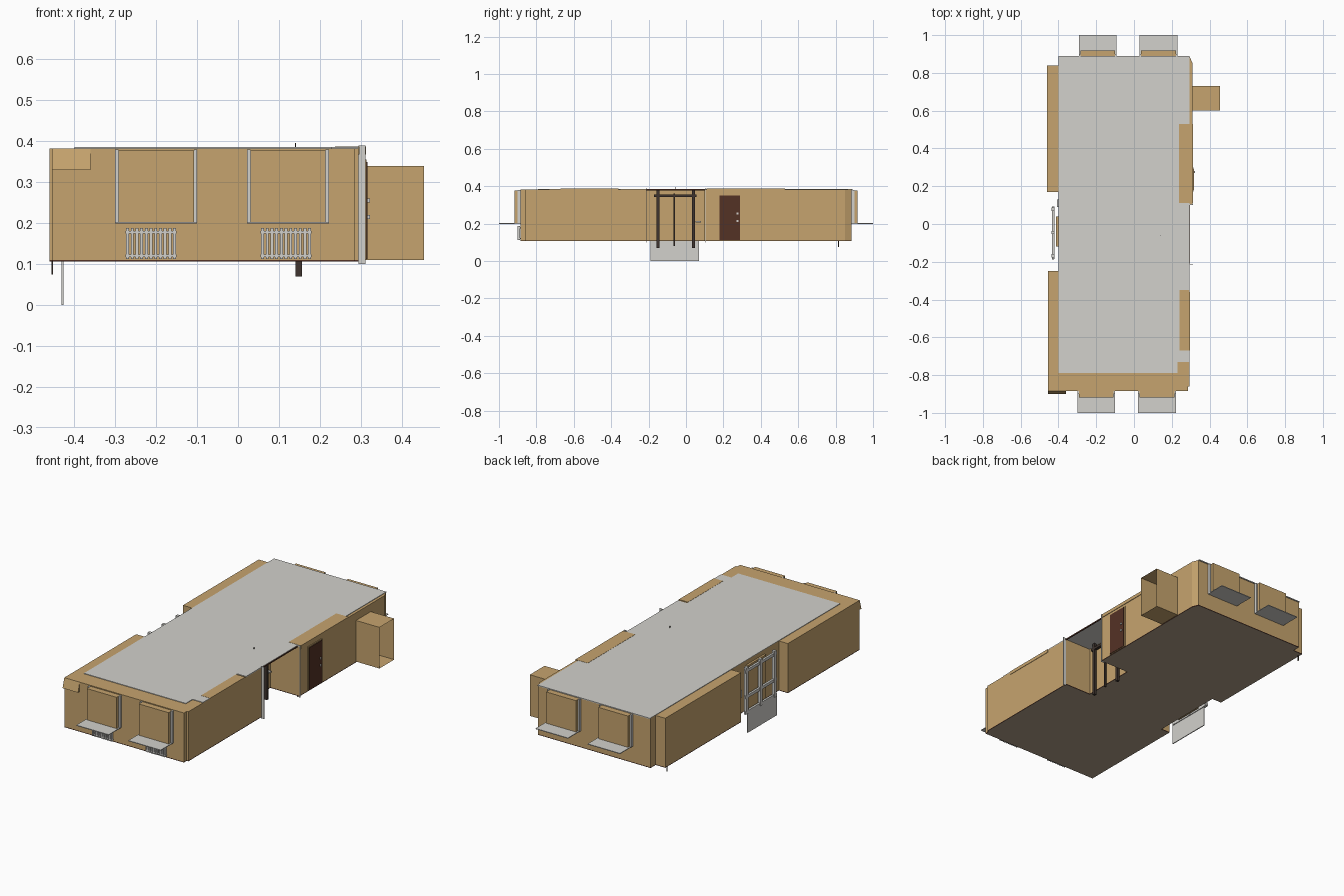
import bpy, bmesh

cube = bpy.data.objects.get("Cube")
if cube:
    bpy.data.objects.remove(cube, do_unlink=True)


def material(name, rgb):
    lin = [((c / 255 + 0.055) / 1.055) ** 2.4 for c in rgb] + [1]
    m = bpy.data.materials.new(name)
    m.use_nodes = True
    m.diffuse_color = lin
    m.node_tree.nodes["Principled BSDF"].inputs["Base Color"].default_value = lin
    return m


TAN = material("tan wall", (198, 164, 110))
GREY = material("pale grey", (210, 209, 204))
BEIGE = material("floor beige", (176, 158, 137))
BROWN = material("dark brown", (84, 50, 37))
DARK = material("post black brown", (62, 52, 46))


def finish(name, bm, *mats):
    bmesh.ops.recalc_face_normals(bm, faces=bm.faces)
    me = bpy.data.meshes.new(name)
    bm.to_mesh(me)
    bm.free()
    for m in mats:
        me.materials.append(m)
    ob = bpy.data.objects.new(name, me)
    bpy.context.scene.collection.objects.link(ob)
    return ob


def prism(name, pts, z0, z1, *mats):
    """Extrude a plan outline from z0 to z1."""
    bm = bmesh.new()
    face = bm.faces.new([bm.verts.new((x, y, z0)) for x, y in pts])
    new = bmesh.ops.extrude_face_region(bm, geom=[face])["geom"]
    bmesh.ops.translate(bm, vec=(0, 0, z1 - z0),
                        verts=[v for v in new if isinstance(v, bmesh.types.BMVert)])
    return finish(name, bm, *mats)


def box(name, x, y, z, mat):
    return prism(name, [(x[0], y[0]), (x[1], y[0]), (x[1], y[1]), (x[0], y[1])],
                 z[0], z[1], mat)


FLOOR, TOP = 0.11, 0.383

# Building shell with the porch recess (+x) and the window recess (-x)
outline = [(-.455, -.885), (.285, -.885), (.285, -.86), (.295, -.86), (.295, -.21),
           (.13, -.21), (.13, .1), (.31, .1), (.31, .85), (.295, .885), (-.4, .885),
           (-.4, .84), (-.46, .84), (-.46, .17), (-.4, .17), (-.4, -.25), (-.455, -.25)]
prism("walls", outline, FLOOR, TOP, TAN)

# Floor slab: beige underside, dark edge
slab = prism("floor_slab", outline, FLOOR - .004, FLOOR, BEIGE, BROWN)
for p in slab.data.polygons:
    p.material_index = 0 if p.normal.z < -.5 else 1

# Roof sheet, cut back where the wall tops show, and covering the porch
roof = [(-.4, -.79), (.23, -.79), (.23, -.73), (.295, -.73), (.295, -.67), (.24, -.67),
        (.24, -.35), (.295, -.35), (.295, .11), (.237, .11), (.237, .53), (.295, .53),
        (.295, .89), (-.4, .89)]
prism("roof_sheet", roof, TOP - .002, TOP + .003, GREY)
box("porch_roof_edge", (.292, .297), (-.21, .1), (TOP - .006, TOP + .001), BROWN)
box("wall_top_front", (.24, .297), (-.67, -.36), (TOP - .015, TOP + .004), TAN)
box("wall_top_back", (.237, .313), (.11, .53), (TOP - .015, TOP + .004), TAN)

# Corner flare on the front
bm = bmesh.new()
ends = []
for x in (-.455, -.36):
    ends.append([bm.verts.new((x, y, z)) for y, z in
                 ((-.885, .33), (-.9, .33), (-.885, TOP))])
a, b = ends
bm.faces.new(a)
bm.faces.new(b)
for i in range(3):
    j = (i + 1) % 3
    bm.faces.new((a[i], a[j], b[j], b[i]))
finish("corner_flare", bm, TAN)

# Window bays, frame strips and sills on both ends
for end, side, shift in (("front", -1, 0), ("back", 1, .008)):
    for n, cx in enumerate((-.2 + shift, .122 + shift)):
        def span(p, q):
            return tuple(sorted((side * p, side * q)))
        tag = f"{end}_{n + 1}"
        box("window_bay_" + tag, (cx - .092, cx + .092), span(.88, .918), (.2, .378), TAN)
        for s in (-1, 1):
            ex = cx + s * .096
            box("window_strip_" + tag, (ex - .004, ex + .004), span(.88, .9),
                (.2, .38), GREY)
        box("window_sill_" + tag, (cx - .1, cx + .1), span(.88, 1), (.199, .203), GREY)

# Radiators below the front sills
for n, x0 in enumerate((-.275, .055)):
    for i in range(11):
        x = x0 + .005 + i * .0115
        box(f"radiator_fin_{n + 1}", (x - .0035, x + .0035), (-.9, -.888),
            (.112, .188), GREY)
    for z in (.12, .178):
        box(f"radiator_pipe_{n + 1}", (x0, x0 + .125), (-.897, -.885),
            (z - .003, z + .003), GREY)

# Side closet, open toward +x
bm = bmesh.new()
bmesh.ops.create_cube(bm, size=1)
for v in bm.verts:
    v.co = (.3825 + v.co.x * .145, .665 + v.co.y * .13, .225 + v.co.z * .23)
bm.faces.ensure_lookup_table()
bmesh.ops.delete(bm, geom=[f for f in bm.faces if f.calc_center_median().x > .45],
                 context="FACES_ONLY")
finish("side_closet", bm, TAN)

# Entrance door with trim and handles
box("door_trim", (.305, .314), (.172, .298), (FLOOR, .356), TAN)
box("entrance_door", (.31, .317), (.18, .29), (FLOOR + .002, .35), BROWN)
for z in (.215, .255):
    box("door_handle", (.315, .322), (.27, .28), (z - .005, z + .005), GREY)

# Porch posts, beam, edge strips and handrail
for y in (-.15, .04):
    box("porch_post", (.14, .156), (y - .008, y + .008), (.07, TOP), DARK)
box("porch_thin_post", (.143, .151), (-.066, -.058), (.08, .36), DARK)
box("porch_beam", (.14, .156), (-.17, .056), (.342, .356), DARK)
box("porch_handrail", (.135, .15), (.05, .08), (.206, .214), GREY)
for y in (-.213, .103):
    box("porch_edge_strip", (.294, .312), (y - .002, y + .002), (.1, .39), GREY)
box("roof_pin", (.139, .142), (-.06, -.057), (TOP, .396), DARK)

# Side window frame with the panel below it
box("side_window_panel", (-.412, -.399), (-.12, .04), (FLOOR, .36), TAN)
for y in (-.168, -.045, .078):
    box("side_frame_post", (-.436, -.42), (y - .009, y + .009), (FLOOR, .37), GREY)
for z in (.118, .205, .35):
    box("side_frame_rail", (-.434, -.422), (-.185, .092), (z - .008, z + .008), GREY)
box("side_lower_plate", (-.431, -.426), (-.19, .07), (0, FLOOR), GREY)
box("side_bracket", (-.408, -.398), (.09, .13), (.2, .24), GREY)
box("ground_pin", (-.456, -.452), (.813, .819), (.075, FLOOR), DARK)
